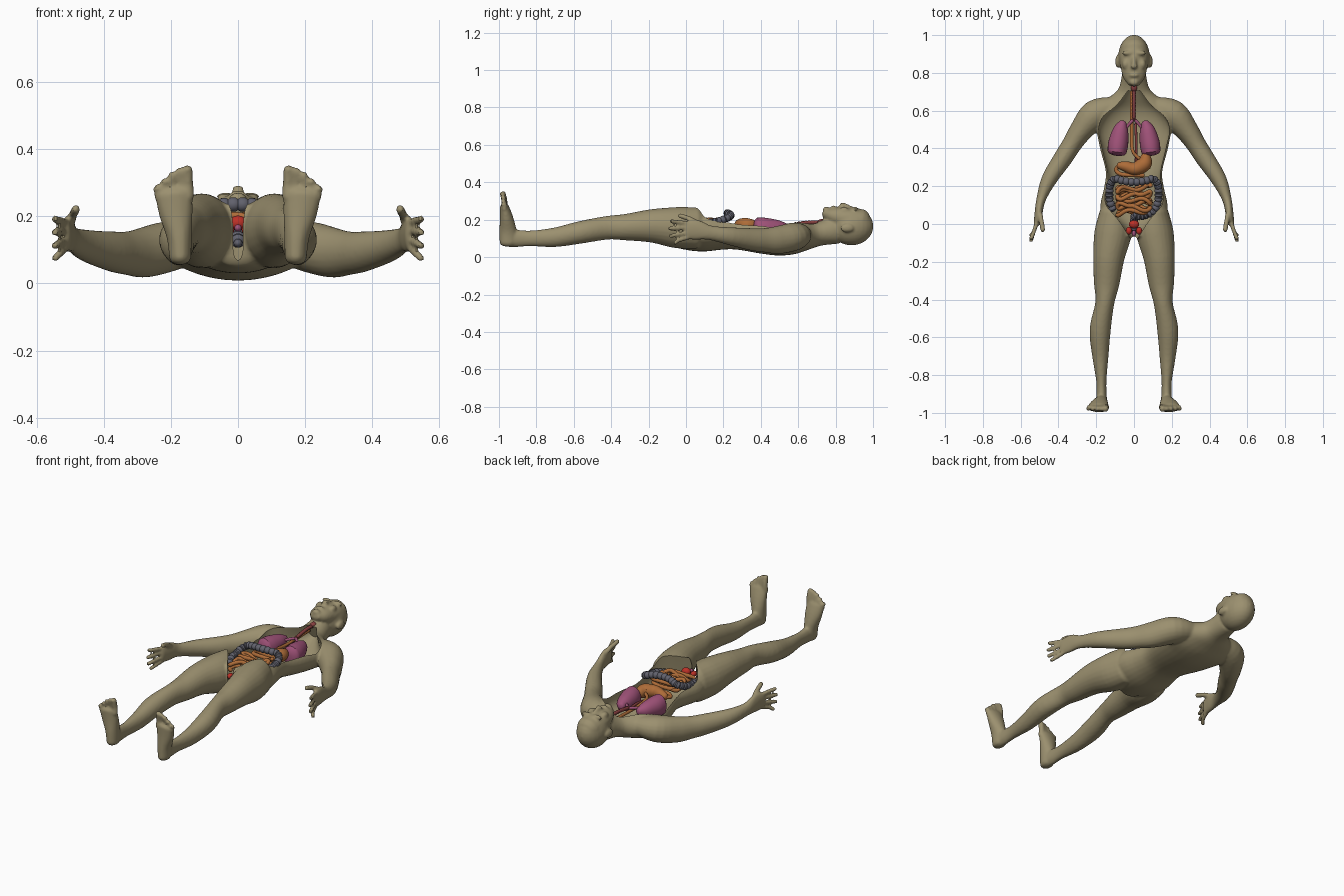
import bpy
import bmesh
import math
from mathutils import Vector, Matrix

default_cube = bpy.data.objects.get("Cube")
if default_cube:
    bpy.data.objects.remove(default_cube, do_unlink=True)

UP, ALONG = Vector((0, 0, 1)), Vector((0, 1, 0))


def material(name, color):
    mat = bpy.data.materials.new(name)
    mat.use_nodes = True
    mat.diffuse_color = (*color, 1)
    shader = mat.node_tree.nodes["Principled BSDF"]
    shader.inputs["Base Color"].default_value = (*color, 1)
    shader.inputs["Roughness"].default_value = 0.7
    return mat


skin = material("olive skin", (0.33, 0.28, 0.16))
pink = material("lung pink", (0.35, 0.085, 0.19))
orange = material("digestive orange", (0.42, 0.15, 0.04))
grey = material("colon grey", (0.12, 0.12, 0.15))
red = material("bladder red", (0.5, 0.03, 0.02))
maroon = material("airway maroon", (0.24, 0.05, 0.05))


def sample(rows, steps):
    """Smooth spline through rows of x, y, z, half width, half height."""
    out = []
    for i in range(len(rows) - 1):
        a, b, c = rows[max(i - 1, 0)], rows[i], rows[i + 1]
        d = rows[min(i + 2, len(rows) - 1)]
        for k in range(steps):
            t = k / steps
            out.append((b * 2 + (c - a) * t + (a * 2 - b * 5 + c * 4 - d) * t ** 2
                        + (b * 3 - a - c * 3 + d) * t ** 3) / 2)
    return out + [rows[-1]]


def rounded_end(end, inner, cap):
    direction = (Vector(end[:3]) - Vector(inner[:3])).normalized()
    reach = cap * min(end[3], end[4])
    return [Vector((*(Vector(end[:3]) + direction * reach * dist), end[3] * size, end[4] * size))
            for dist, size in ((0.6, 0.8), (0.95, 0.31))]


def tube(bm, rows, up=UP, sides=16, steps=4, cap=0.6, side=1, trough=False, bead=0):
    """Loft elliptical rings along a path; a trough is open-topped for cutting."""
    pts = sample([Vector((r[0] * side, *r[1:])) for r in rows], steps)
    if bead:
        for p in pts[::bead]:
            p[3], p[4] = p[3] * 0.76, p[4] * 0.76
    if cap:
        head = rounded_end(pts[0], pts[1], cap)
        tail = rounded_end(pts[-1], pts[-2], cap)
        pts = head[::-1] + pts + tail
    centres = [Vector(p[:3]) for p in pts]
    rings = []
    for i, p in enumerate(pts):
        tangent = centres[min(i + 1, len(pts) - 1)] - centres[max(i - 1, 0)]
        across = tangent.cross(up).normalized()
        lift = across.cross(tangent).normalized()
        ring = []
        for k in range(sides):
            angle = math.tau * k / sides
            u, v = math.cos(angle), math.sin(angle)
            if trough and v > 1e-6:
                u, v = math.copysign(abs(u) ** 0.3, u), 2
            ring.append(bm.verts.new(centres[i] + across * u * p[3] + lift * v * p[4]))
        rings.append(ring)
    for a, b in zip(rings, rings[1:]):
        for k in range(sides):
            j = (k + 1) % sides
            bm.faces.new((a[k], a[j], b[j], b[k]))
    bm.faces.new(rings[0])
    bm.faces.new(rings[-1])


def ball(bm, centre, radii):
    matrix = Matrix.Translation(centre) @ Matrix.Diagonal((*radii, 1))
    bmesh.ops.create_uvsphere(bm, u_segments=24, v_segments=14, radius=1, matrix=matrix)


def finish(name, bm, mat):
    bmesh.ops.recalc_face_normals(bm, faces=bm.faces[:])
    mesh = bpy.data.meshes.new(name)
    bm.to_mesh(mesh)
    bm.free()
    mesh.materials.append(mat)
    obj = bpy.data.objects.new(name, mesh)
    bpy.context.collection.objects.link(obj)
    return obj


def shade(obj):
    bpy.ops.object.select_all(action='DESELECT')
    obj.select_set(True)
    bpy.context.view_layer.objects.active = obj
    bpy.ops.object.shade_smooth_by_angle(angle=math.radians(40))


def organ(name, mat, rows, **options):
    bm = bmesh.new()
    tube(bm, rows, **options)
    shade(finish(name, bm, mat))


def round_organ(name, mat, centre, radii):
    bm = bmesh.new()
    ball(bm, centre, radii)
    shade(finish(name, bm, mat))


def thin(points, r):
    return [(*p, r, r) for p in points]


# Torso and neck
body = bmesh.new()
torso = [(-.06, .09, .05, .24), (.02, .165, .035, .26), (.1, .178, .03, .265),
         (.2, .157, .04, .25), (.28, .15, .04, .24), (.4, .18, .02, .24),
         (.5, .2, .008, .23), (.58, .22, .015, .21), (.65, .16, .04, .19),
         (.71, .085, .06, .19), (.8, .062, .07, .22)]
tube(body, [(0, y, (lo + hi) / 2, w, (hi - lo) / 2) for y, w, lo, hi in torso],
     sides=32, cap=0.2)

# Head with jaw, nose, lips, brows, cheeks and ears
ball(body, (0, .885, .165), (.084, .117, .102))
tube(body, [(0, .745, .235, .036, .027), (0, .775, .225, .057, .044), (0, .82, .213, .069, .058),
            (0, .88, .2, .076, .066), (0, .94, .185, .07, .07)], sides=24)
tube(body, [(0, .885, .26, .01, .012), (0, .85, .275, .013, .014), (0, .832, .278, .019, .016)])
ball(body, (0, .787, .268), (.026, .009, .009))
ball(body, (0, .75, .255), (.025, .018, .016))
for s in (1, -1):
    ball(body, (s * .036, .905, .258), (.03, .012, .014))
    ball(body, (s * .043, .845, .25), (.02, .026, .018))
    ball(body, (s * .088, .86, .155), (.011, .035, .023))

for s in (1, -1):
    # Arm and palm
    tube(body, [(.11, .615, .12, .06, .055), (.205, .58, .11, .078, .075),
                (.28, .495, .092, .062, .075), (.33, .42, .09, .052, .065),
                (.375, .35, .095, .05, .06), (.45, .235, .112, .041, .048),
                (.492, .13, .13, .025, .039), (.505, .06, .145, .021, .054),
                (.515, 0, .145, .017, .05)], sides=20, side=s)
    # Fingers and thumb
    for z0, z1, tip in ((.104, .074, -.06), (.13, .112, -.085), (.157, .152, -.09), (.182, .192, -.08)):
        tube(body, thin([(.514, .01, z0), (.53, -.04, (z0 + z1) / 2), (.546, tip, z1)], .0115), side=s)
    tube(body, thin([(.502, .08, .165), (.493, .03, .2), (.482, -.035, .222)], .0135), side=s)
    # Leg
    tube(body, [(.1, .06, .155, .082, .11), (.112, -.05, .158, .098, .11),
                (.134, -.18, .167, .083, .09), (.145, -.32, .16, .067, .071),
                (.155, -.42, .157, .05, .063), (.179, -.56, .133, .056, .06),
                (.178, -.7, .106, .043, .052), (.173, -.83, .1, .027, .042),
                (.172, -.9, .1, .027, .046), (.172, -.95, .1, .032, .046)], sides=24, side=s)
    # Foot and toes
    tube(body, [(.172, -.95, .075, .033, .047), (.175, -.952, .14, .038, .046),
                (.185, -.96, .21, .051, .036), (.192, -.972, .272, .057, .024)],
         up=ALONG, side=s)
    for i in range(5):
        r = .0165 if i == 0 else .0125
        x, top = .149 + i * .0225, .342 - .004 * i * i
        tube(body, thin([(x - .002, -.972, .255), (x, -.97, .295 - .003 * i), (x + .002, -.98, top)], r),
             up=ALONG, side=s)

body = finish("body", body, skin)

# Open chest and belly cut out of the body
cutter = bmesh.new()
hollow = [(-.085, .16, .012, .09), (0, .16, .07, .095), (.08, .152, .142, .1), (.15, .142, .153, .09),
          (.26, .14, .138, .088), (.4, .13, .169, .098), (.5, .12, .187, .097),
          (.58, .115, .155, .085), (.65, .128, .085, .06), (.718, .15, .032, .04)]
tube(cutter, [(0, *row) for row in hollow], sides=32, cap=0, trough=True)
cutter = finish("cavity_cutter", cutter, skin)
cutter.hide_render = True

bpy.context.view_layer.objects.active = body
blend = body.modifiers.new("blend", 'REMESH')
blend.mode = 'VOXEL'
blend.voxel_size = 0.007
soften = body.modifiers.new("soften", 'SMOOTH')
soften.factor = 0.5
soften.iterations = 5
opening = body.modifiers.new("opening", 'BOOLEAN')
opening.operation = 'DIFFERENCE'
opening.solver = 'EXACT'
opening.object = cutter
bpy.context.view_layer.update()
for name in ("blend", "soften", "opening"):
    bpy.ops.object.modifier_apply(modifier=name)
bpy.data.objects.remove(cutter, do_unlink=True)
shade(body)

# Lungs and airways
for s, label in ((1, "left"), (-1, "right")):
    organ(label + "_lung", pink, [(.058, .54, .16, .018, .02), (.07, .5, .155, .04, .042),
                                  (.083, .43, .15, .053, .06), (.09, .38, .15, .05, .062)],
          side=s, sides=24, cap=0.4)
    organ(label + "_bronchus", pink, thin([(0, .555, .17), (.025, .53, .168), (.055, .49, .16)], .008), side=s)
organ("windpipe", maroon, thin([(0, .745, .185), (0, .65, .185), (0, .55, .17)], .011), bead=2, steps=12)
round_organ("larynx", maroon, (0, .725, .187), (.018, .025, .016))
organ("gullet", orange, thin([(-.012, .7, .16), (-.012, .5, .155), (-.008, .39, .165), (.03, .345, .17)], .009))
organ("main_artery", maroon, thin([(.008, .53, .155), (.012, .43, .155), (.01, .3, .13)], .007))

# Stomach and small intestine
organ("stomach", orange, [(.062, .36, .17, .026, .03), (.055, .32, .17, .04, .04), (.005, .292, .17, .034, .035),
                          (-.045, .305, .17, .028, .03), (-.08, .31, .165, .018, .02)], sides=20)
organ("duodenum", orange, thin([(-.08, .31, .165), (-.095, .285, .16), (-.06, .262, .165), (.05, .258, .165)], .011))
for name, depth, shift in (("small_intestine", .19, 0), ("small_intestine_back", .16, .4)):
    coils = []
    for k in range(121):
        u = k / 120
        coils.append((.088 * math.cos(u * 7 * math.pi + shift), .2 - .145 * u + .011 * math.sin(u * 75),
                      depth + .012 * math.cos(u * 47)))
    organ(name, orange, thin(coils, .0115), sides=10, steps=2)

# Large intestine
organ("large_intestine", grey, thin(
    [(-.11, .075, .175), (-.127, .12, .185), (-.13, .165, .19), (-.125, .21, .205), (-.1, .238, .22),
     (-.055, .228, .232), (0, .222, .235), (.055, .228, .232), (.1, .238, .222), (.125, .21, .205),
     (.13, .165, .19), (.127, .12, .185), (.108, .075, .175), (.07, .05, .17), (.035, .04, .17),
     (.005, .045, .165), (0, .01, .14), (0, -.03, .125)], .021), steps=8, bead=4)

# Bladder and glands
round_organ("bladder", red, (0, -.002, .18), (.027, .022, .022))
for s, label in ((1, "left"), (-1, "right")):
    round_organ(label + "_gland", red, (s * .027, -.036, .16), (.016, .02, .016))
round_organ("lower_duct", pink, (0, -.05, .165), (.011, .016, .011))
round_organ("lower_bowel", grey, (0, -.045, .12), (.013, .02, .013))
